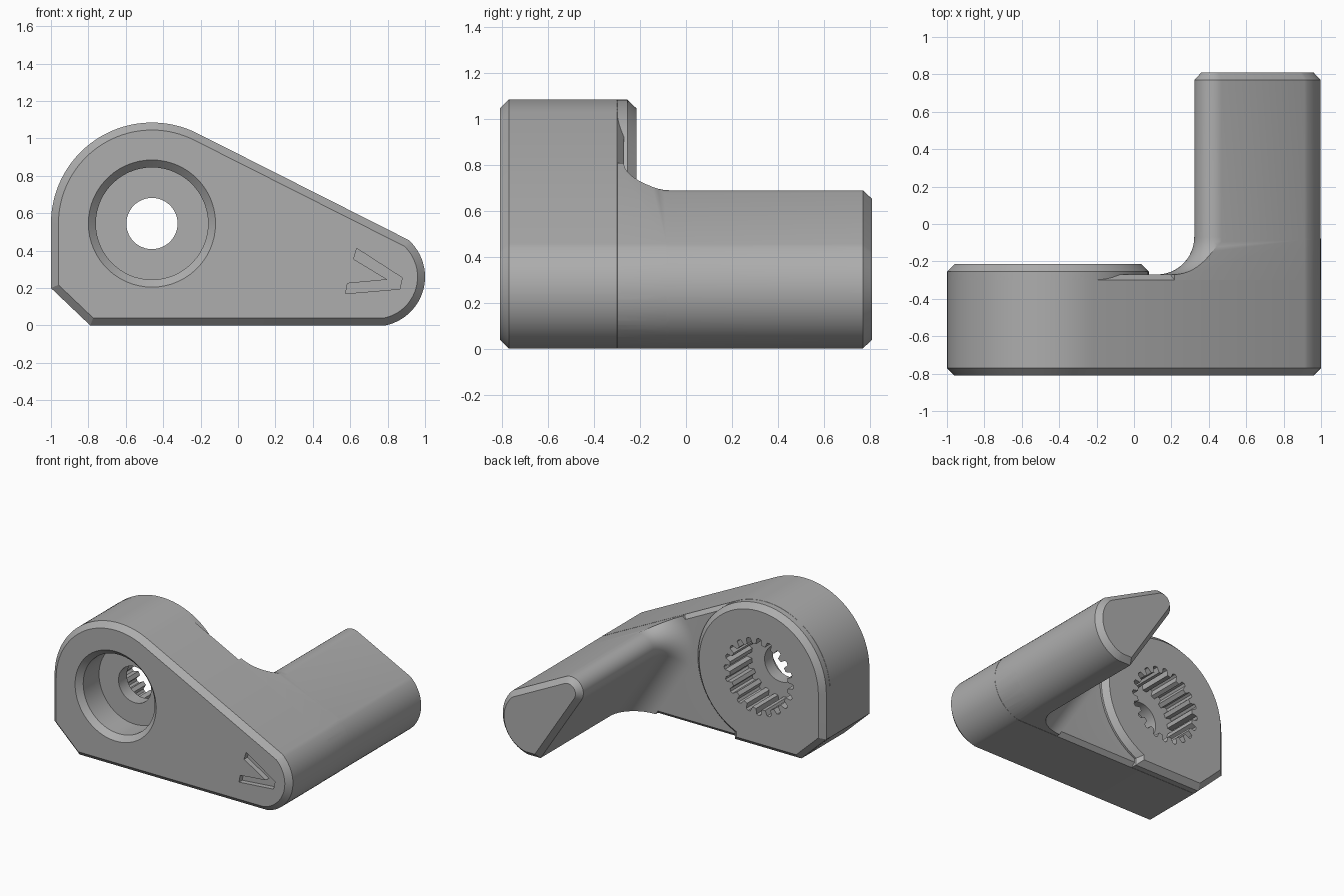
import bpy, bmesh
from math import cos, sin, radians, pi
from mathutils import Vector

cube = bpy.data.objects.get("Cube")
if cube:
    bpy.data.objects.remove(cube, do_unlink=True)

grey = bpy.data.materials.new("plain grey")
grey.use_nodes = True
grey.diffuse_color = (0.42, 0.42, 0.42, 1)
grey.node_tree.nodes["Principled BSDF"].inputs["Base Color"].default_value = grey.diffuse_color


def arc(cx, cz, r, start, end, steps):
    return [(cx + r * cos(radians(start + (end - start) * i / steps)),
             cz + r * sin(radians(start + (end - start) * i / steps))) for i in range(steps + 1)]


def inset(profile, d):
    """Move every side of a counter-clockwise profile inward by d."""
    if d == 0:
        return profile
    out = []
    for i, p in enumerate(profile):
        a, b, c = Vector(profile[i - 1]), Vector(p), Vector(profile[(i + 1) % len(profile)])
        u, v = (b - a).normalized(), (c - b).normalized()
        n1, n2 = Vector((-u.y, u.x)), Vector((-v.y, v.x))
        out.append(tuple(b + (n1 + n2) * d / (1 + n1.dot(n2))))
    return out


def loft(name, profile, sections):
    """Sweep an x-z profile along y; each section is (y, inset)."""
    bm = bmesh.new()
    rings = [[bm.verts.new((x, y, z)) for x, z in inset(profile, d)] for y, d in sections]
    n = len(profile)
    for r, s in zip(rings, rings[1:]):
        for i in range(n):
            bm.faces.new((r[i], r[(i + 1) % n], s[(i + 1) % n], s[i]))
    bm.faces.new(rings[0][::-1])
    bm.faces.new(rings[-1])
    bmesh.ops.recalc_face_normals(bm, faces=bm.faces)
    mesh = bpy.data.meshes.new(name)
    bm.to_mesh(mesh)
    bm.free()
    mesh.materials.append(grey)
    ob = bpy.data.objects.new(name, mesh)
    bpy.context.collection.objects.link(ob)
    return ob


def combine(ob, other, operation):
    mod = ob.modifiers.new(operation.lower(), 'BOOLEAN')
    mod.object, mod.operation, mod.solver = other, operation, 'EXACT'
    bpy.context.view_layer.objects.active = ob
    bpy.ops.object.modifier_apply(modifier=mod.name)
    bpy.data.objects.remove(other, do_unlink=True)


FRONT, WEB, BOSS, END = -0.81, -0.27, -0.215, 0.81
BEVEL, TINY = 0.04, 0.001
HUB = (-0.46, 0.545)

# Profiles
tip = arc(0.735, 0.26, 0.265, -78.9, 48, 24)
corner = [(-1, 0.2), (-0.79, 0)]
outline = tip + arc(*HUB, 0.54, 63, 180, 36) + corner
boss_outline = [(-0.23, 0)] + arc(*HUB, 0.54, -65, 180, 64) + corner
arm_outline = tip + arc(0.423, 0.588, 0.103, 63, 213, 20) + [(0.68, 0)]

# Lever plate, bevelled front and back
lever = loft("lever_body", outline,
             [(FRONT, BEVEL), (FRONT + BEVEL, 0), (WEB - 0.03, 0), (WEB, 0.03)])

# Raised hub boss on the back
boss = loft("hub_boss", boss_outline,
            [(-0.6, TINY), (BOSS - BEVEL, TINY), (BOSS, BEVEL)])

# Handle arm, flaring into the plate with a round fillet
R = 0.2
flare = [(WEB + R * (1 - cos(a)), -R * (1 - sin(a)) + 2 * TINY)
         for a in (pi / 2 * i / 12 for i in range(13))]
arm = loft("handle_arm", arm_outline,
           [(-0.4, -R)] + flare + [(END - BEVEL, 2 * TINY), (END, BEVEL)])
combine(arm, loft("outline_trim", outline, [(-0.5, TINY), (0.9, TINY)]), 'INTERSECT')

combine(lever, boss, 'UNION')
combine(lever, arm, 'UNION')

# Front counterbore with bevelled rim, and the through hole
combine(lever, loft("counterbore", arc(*HUB, 0.3, 0, 354, 59),
                    [(FRONT - 0.01, -0.05), (FRONT + BEVEL, 0), (-0.58, 0)]), 'DIFFERENCE')
combine(lever, loft("through_hole", arc(*HUB, 0.137, 0, 352.5, 47),
                    [(-0.7, 0), (-0.3, 0)]), 'DIFFERENCE')

# Toothed socket in the back of the hub
TEETH = 20
spline = []
for t in range(TEETH):
    for offset, r in ((-0.3, 0.245), (-0.2, 0.285), (0, 0.292), (0.2, 0.285), (0.3, 0.245)):
        a = 2 * pi * (t + offset) / TEETH
        spline.append((HUB[0] + r * cos(a), HUB[1] + r * sin(a)))
combine(lever, loft("toothed_socket", spline, [(-0.48, 0), (-0.1, 0)]), 'DIFFERENCE')

# Engraved pointer on the front
pointer = [(0.575, 0.17), (0.865, 0.195), (0.878, 0.255), (0.635, 0.412),
           (0.618, 0.355), (0.8, 0.245), (0.585, 0.225)]
combine(lever, loft("pointer_groove", pointer, [(FRONT - 0.05, 0), (FRONT + 0.04, 0)]), 'DIFFERENCE')

# Smooth the rounds, keep the edges sharp
bpy.ops.object.select_all(action='DESELECT')
lever.select_set(True)
bpy.context.view_layer.objects.active = lever
bpy.ops.object.shade_smooth_by_angle(angle=radians(25))
